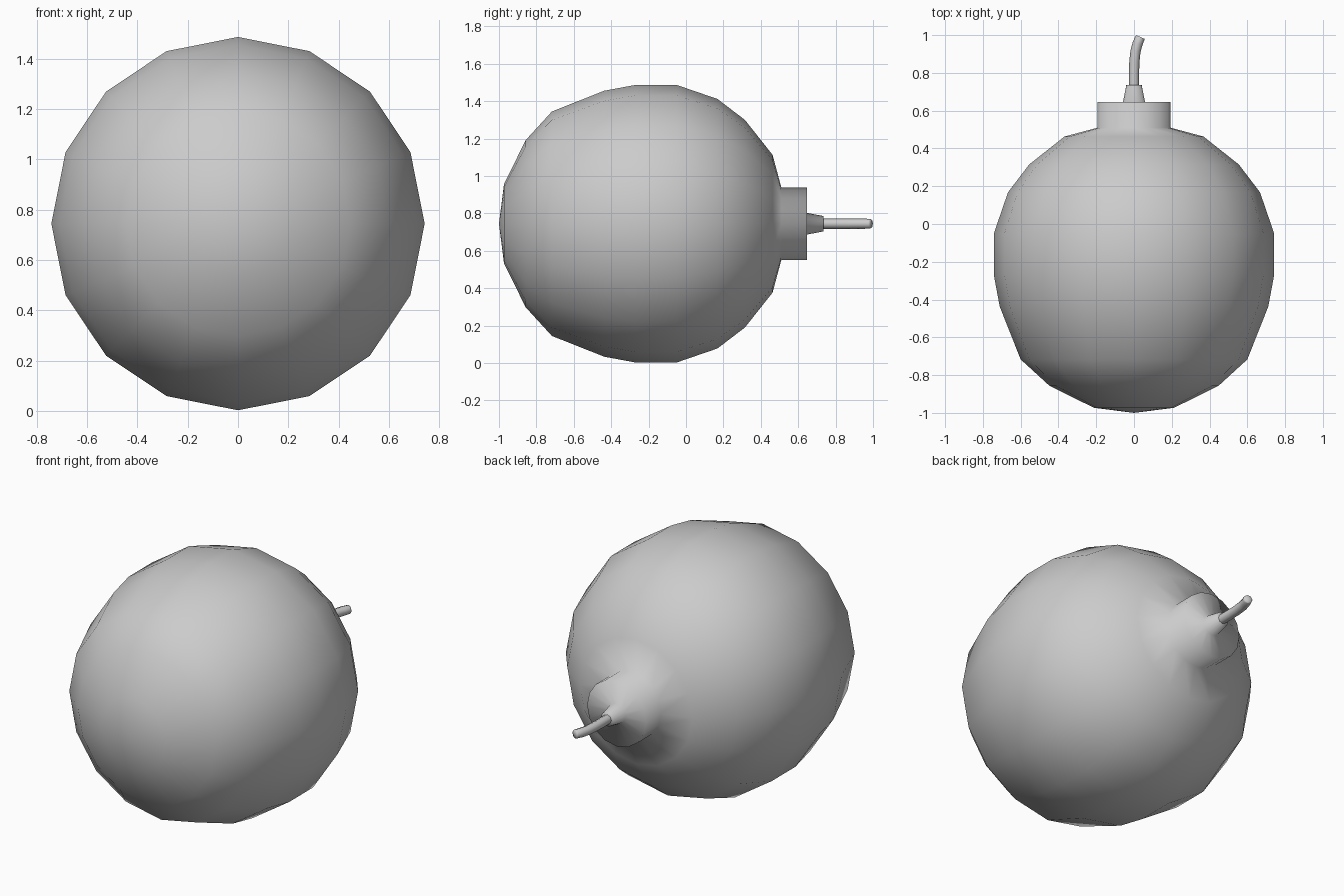
import bpy, bmesh
from math import sin, cos, pi, radians
from mathutils import Vector

if "Cube" in bpy.data.objects:
    bpy.data.objects.remove(bpy.data.objects["Cube"])

CZ = 0.745  # height of the long axis


def loft(name, sections, sides):
    """Skin rings along y; each section is (x, y, radius, turn towards +x)."""
    bm = bmesh.new()
    rings = []
    for x, y, r, turn in sections:
        t = radians(turn)
        c = Vector((x, y, CZ))
        u = Vector((cos(t), -sin(t), 0))
        if r == 0:
            rings.append([bm.verts.new(c)])
        else:
            rings.append([bm.verts.new(c + u * r * cos(2 * pi * i / sides)
                          + Vector((0, 0, r * sin(2 * pi * i / sides))))
                          for i in range(sides)])
    for a, b in zip(rings, rings[1:]):
        for i in range(sides):
            j = (i + 1) % sides
            if len(a) == 1:
                bm.faces.new((a[0], b[i], b[j]))
            elif len(b) == 1:
                bm.faces.new((a[i], b[0], a[j]))
            else:
                bm.faces.new((a[i], b[i], b[j], a[j]))
    bmesh.ops.recalc_face_normals(bm, faces=bm.faces[:])
    for f in bm.faces:
        f.smooth = True
    me = bpy.data.meshes.new(name)
    bm.to_mesh(me)
    bm.free()
    ob = bpy.data.objects.new(name, me)
    bpy.context.collection.objects.link(ob)
    return ob


# round body, neck and fuse holder in one smooth turned profile (y, radius)
profile = [(-1.0, 0), (-0.973, 0.212), (-0.857, 0.447), (-0.717, 0.6),
           (-0.437, 0.711), (-0.27, 0.742), (-0.05, 0.742), (0.168, 0.667),
           (0.315, 0.555), (0.463, 0.368), (0.51, 0.193), (0.647, 0.193),
           (0.647, 0.058), (0.735, 0.041), (0.735, 0)]
loft("body", [(0, y, r, 0) for y, r in profile], 16)

# bent fuse
loft("fuse", [(0, 0.72, 0.027, 0), (0, 0.8, 0.027, 0), (0.002, 0.86, 0.027, 4),
              (0.008, 0.915, 0.027, 11), (0.019, 0.955, 0.027, 19),
              (0.031, 0.984, 0.026, 24), (0.034, 0.99, 0.023, 24),
              (0.034, 0.99, 0, 24)], 8)
